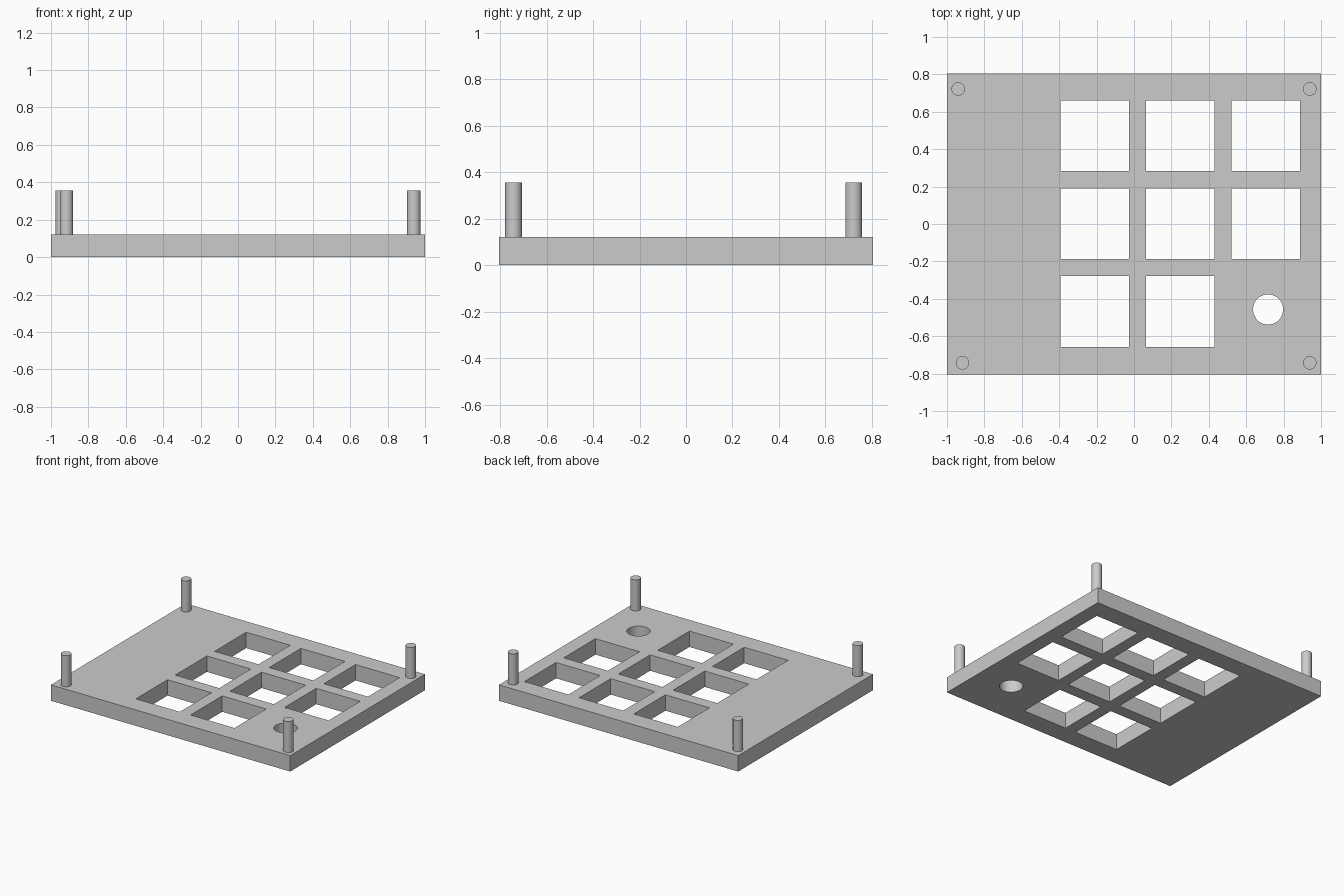
import bpy

cube = bpy.data.objects.get("Cube")
if cube:
    bpy.data.objects.remove(cube, do_unlink=True)

grey = bpy.data.materials.new("plain grey")
grey.use_nodes = True
colour = (0.6, 0.6, 0.6, 1)
grey.diffuse_color = colour
grey.node_tree.nodes["Principled BSDF"].inputs["Base Color"].default_value = colour

PLATE_H, PIN_TOP = 0.12, 0.355


def box(name, x, y, z, sx, sy, sz):
    bpy.ops.mesh.primitive_cube_add(size=1, location=(x, y, z))
    ob = bpy.context.object
    ob.name = name
    ob.scale = (sx, sy, sz)
    bpy.ops.object.transform_apply(location=False, rotation=False, scale=True)
    ob.data.materials.append(grey)
    return ob


def rod(name, x, y, z0, z1, radius, sides):
    bpy.ops.mesh.primitive_cylinder_add(
        vertices=sides, radius=radius, depth=z1 - z0, location=(x, y, (z0 + z1) / 2))
    ob = bpy.context.object
    ob.name = name
    ob.data.materials.append(grey)
    return ob


# Base plate
plate = box("base_plate", 0, 0, PLATE_H / 2, 2, 1.61, PLATE_H)

# Cutters: a grid of key openings, with a round hole in the front left cell
cutters = []
for col, x in enumerate((-0.21, 0.247, 0.704)):
    for row, y in enumerate((-0.468, 0.002, 0.472)):
        if col == 2 and row == 0:
            cutters.append(rod("round_hole_cutter", 0.717, -0.457, -0.1, 0.3, 0.081, 20))
        else:
            cutters.append(box("key_hole_cutter", x, y, 0.1, 0.368, 0.378, 0.4))

for cutter in cutters:
    cutter.hide_render = True
    mod = plate.modifiers.new("opening", "BOOLEAN")
    mod.operation = "DIFFERENCE"
    mod.solver = "EXACT"
    mod.object = cutter

# Bake the openings into the plate, then drop the cutters
bpy.ops.object.select_all(action="DESELECT")
plate.select_set(True)
bpy.context.view_layer.objects.active = plate
for mod in list(plate.modifiers):
    bpy.ops.object.modifier_apply(modifier=mod.name)
for cutter in cutters:
    bpy.data.objects.remove(cutter, do_unlink=True)
bpy.ops.object.shade_smooth_by_angle()

# Corner pins
pins = {
    "front_right_pin": (-0.917, -0.742),
    "front_left_pin": (0.94, -0.742),
    "back_right_pin": (-0.94, 0.722),
    "back_left_pin": (0.94, 0.722),
}
for name, (x, y) in pins.items():
    rod(name, x, y, PLATE_H - 0.01, PIN_TOP, 0.036, 24)
    bpy.ops.object.shade_smooth_by_angle()
